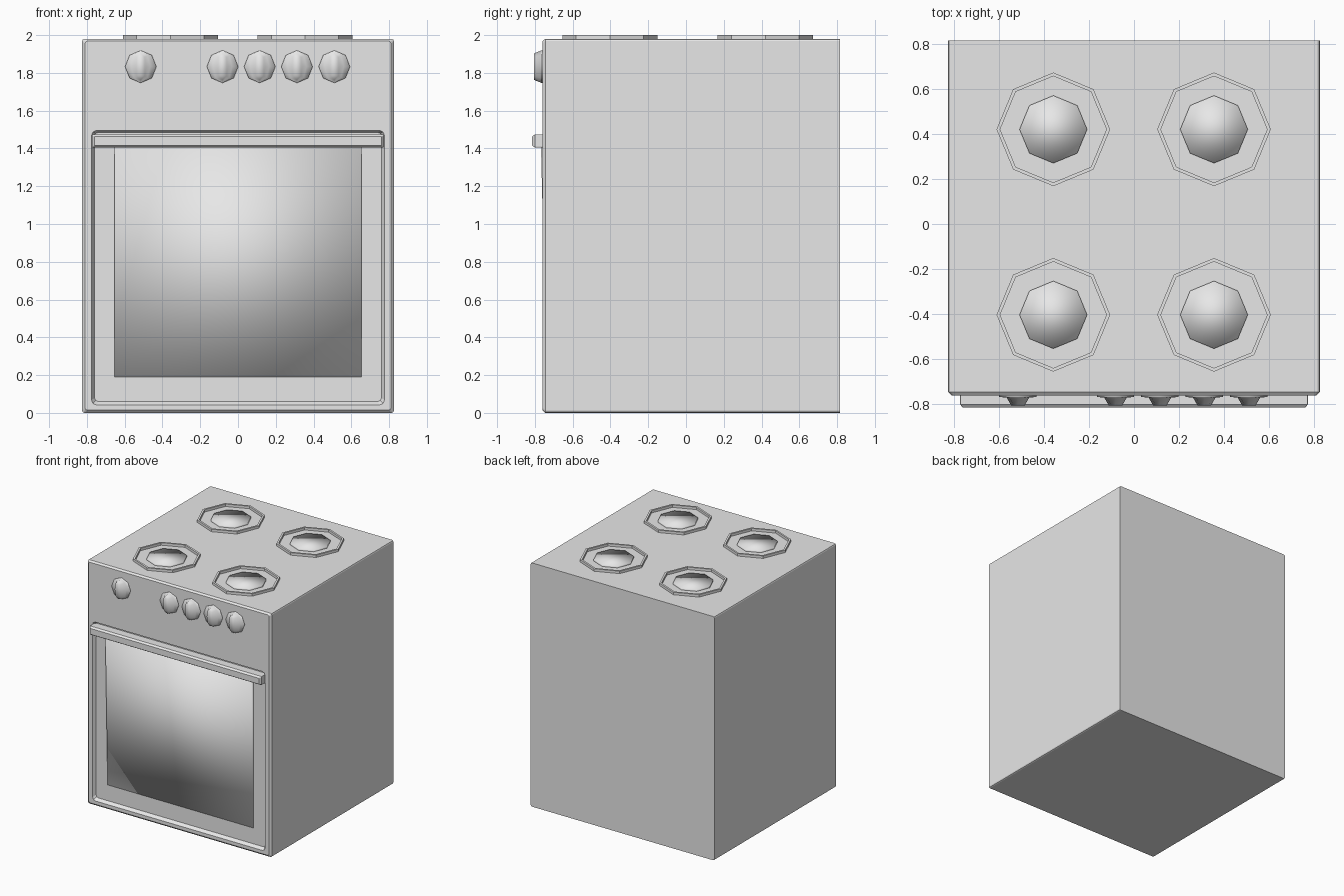
import bpy
import bmesh
from math import sin, cos, pi

old = bpy.data.objects.get("Cube")
if old:
    bpy.data.objects.remove(old, do_unlink=True)

grey = bpy.data.materials.new("light grey")
grey.use_nodes = True
grey.diffuse_color = (0.8, 0.8, 0.8, 1)
grey.node_tree.nodes["Principled BSDF"].inputs["Base Color"].default_value = (0.8, 0.8, 0.8, 1)


def loft(name, loops, smooth=False, close=False):
    """Skin equal-length loops of points; cap the ends, or join last to first."""
    bm = bmesh.new()
    rings = [[bm.verts.new(p) for p in loop] for loop in loops]
    n = len(rings[0])
    pairs = list(zip(rings, rings[1:])) + ([(rings[-1], rings[0])] if close else [])
    for a, b in pairs:
        for i in range(n):
            j = (i + 1) % n
            bm.faces.new((a[i], a[j], b[j], b[i]))
    if not close:
        bm.faces.new(rings[0])
        bm.faces.new(rings[-1])
    bmesh.ops.recalc_face_normals(bm, faces=bm.faces[:])
    for f in bm.faces:
        f.smooth = smooth
    mesh = bpy.data.meshes.new(name)
    bm.to_mesh(mesh)
    bm.free()
    mesh.materials.append(grey)
    ob = bpy.data.objects.new(name, mesh)
    bpy.context.collection.objects.link(ob)
    return ob


def rounded(y, hx, z0, z1, r):
    """Rounded rectangle facing the front."""
    pts = []
    corners = ((hx - r, z1 - r), (r - hx, z1 - r), (r - hx, z0 + r), (hx - r, z0 + r))
    for k, (cx, cz) in enumerate(corners):
        for s in range(3):
            a = (k + s / 2) * pi / 2
            pts.append((cx + r * cos(a), y, cz + r * sin(a)))
    return pts


def octagon(cx, cy, z, r):
    return [(cx + r * cos(k * pi / 4), cy + r * sin(k * pi / 4), z) for k in range(8)]


def octagon_front(cx, y, cz, rx, rz):
    return [(cx + rx * cos(k * pi / 4), y, cz + rz * sin(k * pi / 4)) for k in range(8)]


# Cabinet with chamfered front and a shallow door opening
loft("cabinet", [
    rounded(0.815, 0.825, 0.0, 1.98, 0.012),
    rounded(-0.745, 0.825, 0.0, 1.98, 0.012),
    rounded(-0.76, 0.81, 0.015, 1.968, 0.012),
    rounded(-0.76, 0.775, 0.042, 1.495, 0.025),
    rounded(-0.735, 0.76, 0.06, 1.485, 0.02),
])

# Slightly tilted, softly shaded window panel
def pane(z, y):
    return [(-0.655, y, z), (0.655, y, z), (0.655, -0.73, z), (-0.655, -0.73, z)]

loft("door_window", [pane(0.19, -0.738), pane(1.42, -0.768)], smooth=True)

# Door handle bar
loft("door_handle", [
    rounded(-0.733, 0.772, 1.405, 1.475, 0.004),
    rounded(-0.80, 0.772, 1.405, 1.475, 0.004),
    rounded(-0.815, 0.76, 1.415, 1.463, 0.004),
])

# Control knobs: thin disc with a tapered grip
for i, x in enumerate((-0.515, -0.082, 0.115, 0.312, 0.51)):
    loft(f"knob_{i + 1}", [
        octagon_front(x, -0.755, 1.833, 0.083, 0.086),
        octagon_front(x, -0.768, 1.833, 0.083, 0.086),
        octagon_front(x, -0.77, 1.833, 0.05, 0.084),
        octagon_front(x, -0.805, 1.833, 0.03, 0.07),
    ], smooth=True)

# Burners: raised rim around a low plate
for depth, y in (("front", -0.403), ("back", 0.42)):
    for side, x in (("right", -0.358), ("left", 0.355)):
        loft(f"burner_rim_{depth}_{side}", [
            octagon(x, y, 1.97, 0.252), octagon(x, y, 2.0, 0.252),
            octagon(x, y, 2.0, 0.236), octagon(x, y, 1.97, 0.236),
        ], close=True)
        loft(f"burner_plate_{depth}_{side}", [
            octagon(x, y, 1.97, 0.15), octagon(x, y, 1.993, 0.15),
        ], smooth=True)
